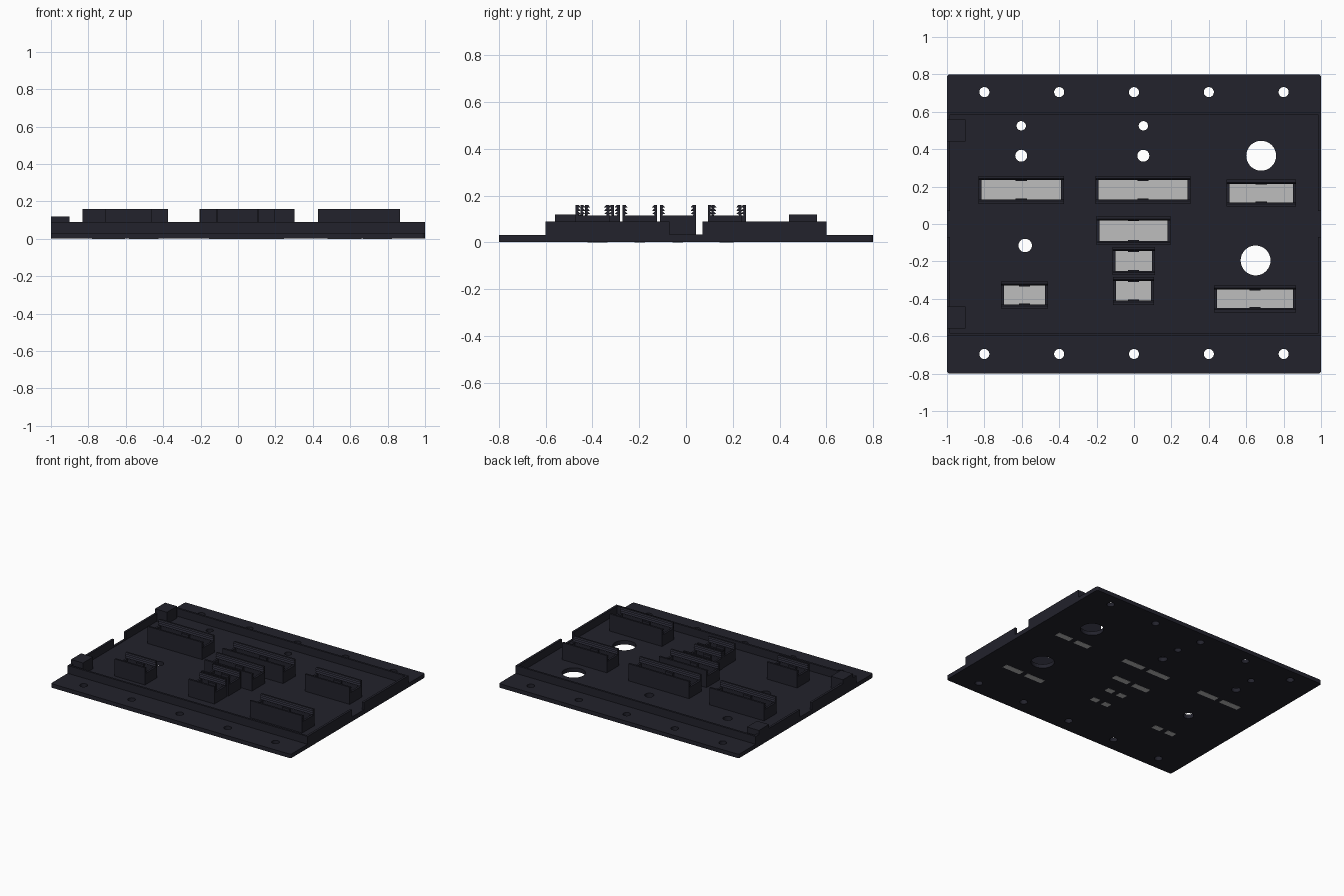
import bpy, bmesh, math

if "Cube" in bpy.data.objects:
    bpy.data.objects.remove(bpy.data.objects["Cube"])


def material(name, rgb):
    m = bpy.data.materials.new(name)
    m.diffuse_color = (*rgb, 1)
    m.use_nodes = True
    m.node_tree.nodes["Principled BSDF"].inputs["Base Color"].default_value = m.diffuse_color
    return m


DARK = material("dark_plastic", (0.016, 0.016, 0.025))
GREY = material("light_grey", (0.51, 0.51, 0.51))


def finish(name, bm, mat):
    bmesh.ops.recalc_face_normals(bm, faces=bm.faces)
    me = bpy.data.meshes.new(name)
    bm.to_mesh(me)
    bm.free()
    me.materials.append(mat)
    ob = bpy.data.objects.new(name, me)
    bpy.context.collection.objects.link(ob)
    return ob


def add_box(bm, x0, x1, y0, y1, z0, z1):
    vs = bmesh.ops.create_cube(bm, size=1)["verts"]
    for v in vs:
        v.co = ((x0 + x1) / 2 + v.co.x * (x1 - x0),
                (y0 + y1) / 2 + v.co.y * (y1 - y0),
                (z0 + z1) / 2 + v.co.z * (z1 - z0))


def add_prism(bm, profile, x0, x1):
    """Extrude a (y, z) profile along x."""
    a = [bm.verts.new((x0, y, z)) for y, z in profile]
    b = [bm.verts.new((x1, y, z)) for y, z in profile]
    bm.faces.new(a)
    bm.faces.new(b[::-1])
    n = len(a)
    for i in range(n):
        j = (i + 1) % n
        bm.faces.new((a[i], b[i], b[j], a[j]))


FLOOR, WALL, CLIP = 0.031, 0.09, 0.16

# Base plate with slightly rounded corners
bm = bmesh.new()
add_box(bm, -1, 1, -0.8, 0.8, 0.001, FLOOR)
corners = [e for e in bm.edges if abs(e.verts[0].co.z - e.verts[1].co.z) > 0.01]
bmesh.ops.bevel(bm, geom=corners, offset=0.015, segments=3, affect='EDGES', profile=0.5)
base = finish("base_plate", bm, DARK)

# Screw holes and cable holes
holes = [(-0.8 + 0.4 * i, y, 0.027) for i in range(5) for y in (0.705, -0.695)]
holes += [(x, y, r) for x in (-0.603, 0.05) for y, r in ((0.525, 0.025), (0.365, 0.032))]
holes += [(0.68, 0.365, 0.08), (0.65, -0.195, 0.08), (-0.582, -0.115, 0.036)]
bm = bmesh.new()
for x, y, r in holes:
    vs = bmesh.ops.create_cone(bm, cap_ends=True, segments=32, radius1=r,
                               radius2=r, depth=0.2)["verts"]
    bmesh.ops.translate(bm, verts=vs, vec=(x, y, 0))
cutter = finish("hole_cutter", bm, DARK)
cutter.hide_render = True
cutter.hide_viewport = True
cut = base.modifiers.new("holes", 'BOOLEAN')
cut.object = cutter
cut.operation = 'DIFFERENCE'
cut.solver = 'EXACT'

# Rim: long walls and side walls with a central notch
bm = bmesh.new()
for s in (-1, 1):
    y0, y1 = sorted((s * 0.585, s * 0.6))
    add_box(bm, -1, 1, y0, y1, FLOOR, WALL)
    x0, x1 = sorted((s * 0.983, s))
    for y0, y1 in ((-0.585, -0.07), (0.07, 0.585)):
        add_box(bm, x0, x1, y0, y1, FLOOR, WALL)
    add_box(bm, x0, x1, -0.07, 0.07, FLOOR, 0.035)
finish("rim_walls", bm, DARK)

# Corner blocks on the left side
bm = bmesh.new()
for s in (-1, 1):
    y0, y1 = sorted((s * 0.44, s * 0.56))
    add_box(bm, -1, -0.9, y0, y1, FLOOR, 0.12)
finish("corner_blocks", bm, DARK)

# Clip holders: opening x0, x1, y0, y1
slots = [(-0.815, -0.39, 0.13, 0.235), (-0.19, 0.285, 0.13, 0.235),
         (0.51, 0.85, 0.115, 0.215), (-0.185, 0.18, -0.09, 0.02),
         (-0.1, 0.095, -0.25, -0.145), (-0.095, 0.09, -0.41, -0.305),
         (-0.695, -0.475, -0.43, -0.33), (0.445, 0.85, -0.45, -0.35)]
clips, pads, strips = bmesh.new(), bmesh.new(), bmesh.new()
for x0, x1, y0, y1 in slots:
    mx, my = (x0 + x1) / 2, (y0 + y1) / 2
    for y, s in ((y0, -1), (y1, 1)):
        # Long wall with three inward barbs
        prof = [(y + s * 0.022, FLOOR), (y + s * 0.022, CLIP), (y + s * 0.008, CLIP)]
        for k in range(3):
            z = CLIP - 0.014 * k
            prof += [(y, z - 0.010), (y + s * 0.012, z - 0.012)]
        prof += [(y + s * 0.010, 0.115), (y + s * 0.010, FLOOR)]
        add_prism(clips, prof, x0 - 0.016, x1 + 0.016)
        # Centre nub
        a, b = sorted((y - s * 0.005, y + s * 0.012))
        add_box(clips, mx - 0.03, mx + 0.03, a, b, FLOOR, 0.115)
    # Lower end walls
    for a, b in ((x0 - 0.016, x0), (x1, x1 + 0.016)):
        add_box(clips, a, b, y0 - 0.012, y1 + 0.012, FLOOR, 0.115)
    # Grey pad in the opening and grey strips under it
    add_box(pads, x0, x1, y0 - 0.009, y1 + 0.009, FLOOR - 0.002, FLOOR + 0.003)
    q = (x1 - x0) * 0.42
    for a, b in ((mx - q, mx - 0.02), (mx + 0.02, mx + q)):
        add_box(strips, a, b, my - 0.022, my + 0.022, 0, 0.004)
finish("clip_holders", clips, DARK)
finish("slot_pads", pads, GREY)
finish("underside_strips", strips, GREY)
